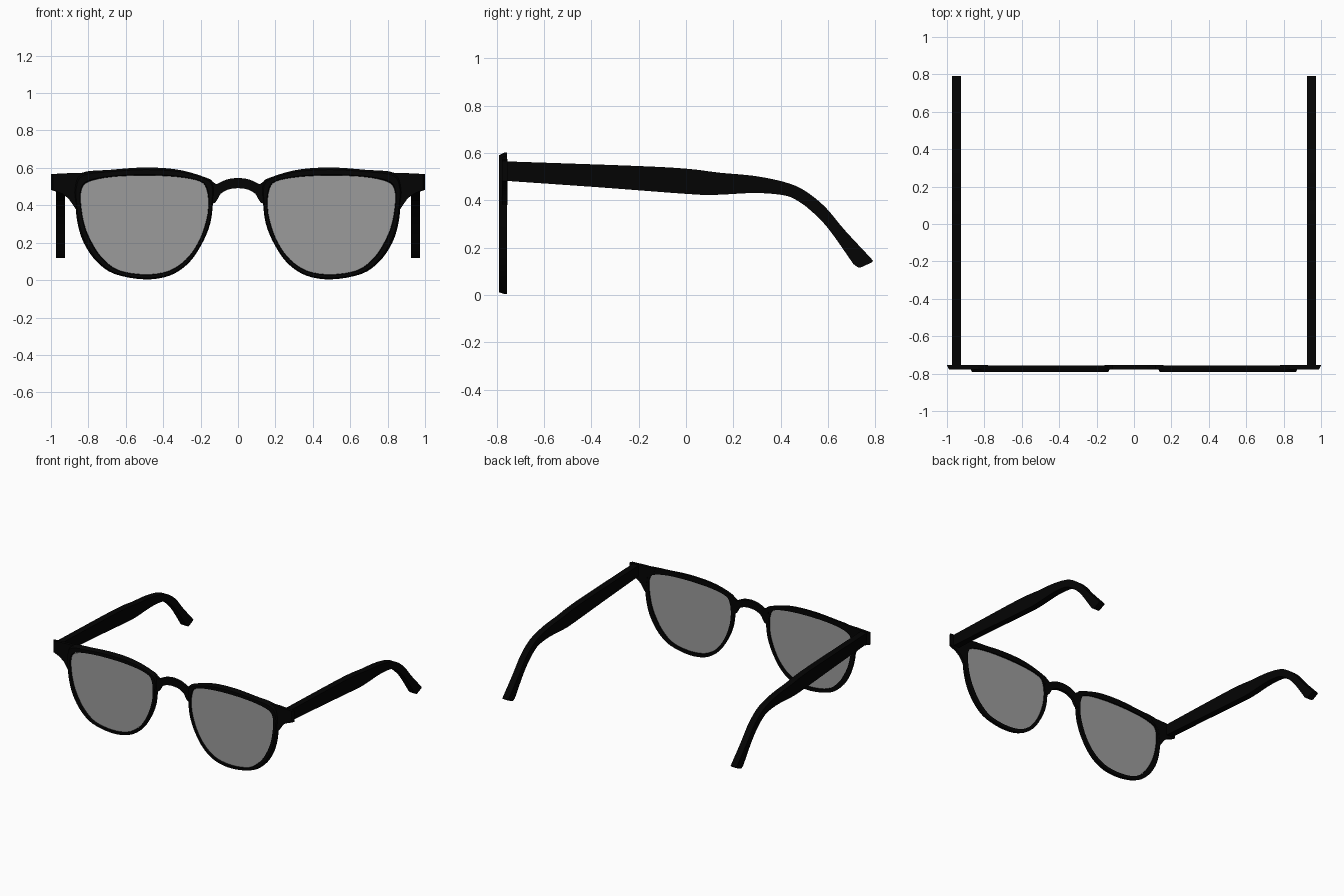
import bpy, bmesh
from mathutils import Vector

if "Cube" in bpy.data.objects:
    bpy.data.objects.remove(bpy.data.objects["Cube"])


def material(name, color):
    m = bpy.data.materials.new(name)
    m.diffuse_color = color
    m.use_nodes = True
    m.node_tree.nodes["Principled BSDF"].inputs["Base Color"].default_value = m.diffuse_color
    return m


BLACK = material("black_acetate", (0.001, 0.001, 0.001, 1))
TINT = material("grey_lens", (0.33, 0.33, 0.33, 1))


def spline(pts, closed=True, n=4):
    """Smooth Catmull-Rom resampling of 2D points."""
    p, c, out = [Vector(q) for q in pts], len(pts), []
    get = lambda i: p[i % c] if closed else p[max(0, min(c - 1, i))]
    for i in range(c if closed else c - 1):
        a, b, d, e = (get(i + k) for k in (-1, 0, 1, 2))
        for s in range(n):
            t = s / n
            out.append(0.5 * (2 * b + (d - a) * t + (2 * a - 5 * b + 4 * d - e) * t * t
                              + (3 * b - a - 3 * d + e) * t ** 3))
    if not closed:
        out.append(p[-1])
    return out


def make(name, verts, faces, mat, mirror=True):
    me = bpy.data.meshes.new(name)
    me.from_pydata(verts, [], faces)
    bm = bmesh.new()
    bm.from_mesh(me)
    bmesh.ops.recalc_face_normals(bm, faces=bm.faces)
    bm.to_mesh(me)
    bm.free()
    me.materials.append(mat)
    ob = bpy.data.objects.new(name, me)
    bpy.context.collection.objects.link(ob)
    bpy.ops.object.select_all(action='DESELECT')
    ob.select_set(True)
    bpy.context.view_layer.objects.active = ob
    bpy.ops.object.shade_smooth_by_angle(angle=0.6)
    if mirror:
        ob.modifiers.new("mirror", 'MIRROR').use_mirror_merge = False
    return ob


def slab(name, front, back, mat, mirror=True):
    """Closed solid between two matching 3D outlines."""
    n = len(front)
    faces = [list(range(n)), list(range(2 * n - 1, n - 1, -1))]
    faces += [(i, (i + 1) % n, n + (i + 1) % n, n + i) for i in range(n)]
    return make(name, front + back, faces, mat, mirror)


# Paired lens-opening and outer-frame outlines (x, z)
inner = spline([(.158, .40), (.171, .31), (.213, .2), (.278, .11), (.372, .048), (.5, .03),
                (.64, .053), (.728, .12), (.782, .2), (.82, .29), (.84, .40), (.837, .484),
                (.80, .526), (.68, .552), (.5, .56), (.32, .552), (.2, .527), (.166, .48)])
outer = spline([(.135, .40), (.15, .297), (.195, .19), (.265, .09), (.365, .024), (.5, .004),
                (.66, .033), (.757, .1), (.825, .2), (.858, .305), (.87, .41), (.876, .49),
                (.84, .572), (.68, .59), (.5, .602), (.33, .592), (.185, .553), (.13, .515)])

# Rims with brow line: chamfered section swept between the two outlines
section = [(0, -.757), (1, -.757), (1, -.768), (.72, -.79), (.1, -.79)]
verts, n, k = [], len(inner), len(section)
for a, b in zip(inner, outer):
    for t, y in section:
        q = a.lerp(b, t)
        verts.append((q.x, y, q.y))
faces = [(i * k + j, i * k + (j + 1) % k, (i + 1) % n * k + (j + 1) % k, (i + 1) % n * k + j)
         for i in range(n) for j in range(k)]
make("rims", verts, faces, BLACK)

# Lenses
slab("lenses", [(q.x, -.777, q.y) for q in inner], [(q.x, -.768, q.y) for q in inner], TINT)

# End pieces holding the temples, slightly undercut towards the front
end = [(.78, .575), (.88, .573), (1, .567), (1, .482), (.94, .462), (.905, .435),
       (.868, .38), (.856, .45), (.85, .5), (.80, .545)]
slab("end_pieces", [(min(x, .99), -.777, z) for x, z in end],
     [(x, -.755, z) for x, z in end], BLACK)

# Arched bridge with nose lobes
top = spline([(0, .547), (.06, .538), (.115, .512)], False)
low = spline([(.15, .41), (.125, .413), (.108, .435), (.092, .462), (.05, .485), (0, .492)], False)
half = top + [Vector((.15, .535)), Vector((.158, .45))] + low
ring = half + [Vector((-q.x, q.y)) for q in half[-2:0:-1]]
slab("bridge", [(q.x, -.777, q.y) for q in ring], [(q.x, -.755, q.y) for q in ring], BLACK, False)

# Temples: side profile (y, z) with curved ear hook
upper = spline([(-.77, .565), (-.2, .545), (.01, .533), (.14, .517), (.29, .503), (.417, .477),
                (.50, .442), (.587, .373), (.67, .275), (.78, .157)], False)
tip = [Vector(q) for q in ((.79, .145), (.786, .138), (.74, .117), (.727, .117))]
lower = spline([(.708, .13), (.602, .28), (.526, .358), (.465, .402), (.41, .422),
                (.29, .431), (.12, .423), (.006, .427), (-.366, .455), (-.77, .483)], False)
side = upper + tip + lower
slab("temples", [(.972, q.x, q.y) for q in side], [(.924, q.x, q.y) for q in side], BLACK)
